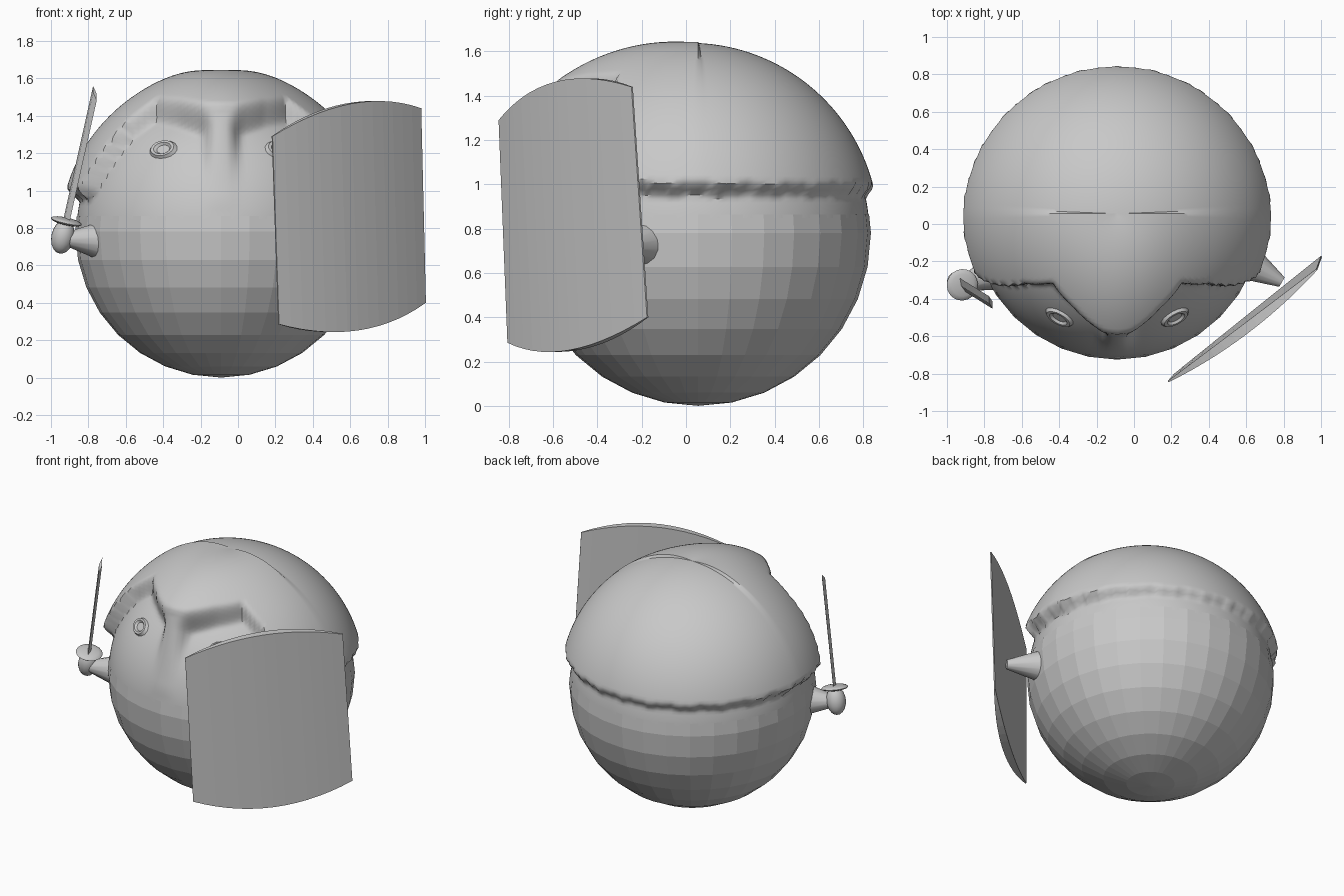
import bpy, bmesh, math
from mathutils import Vector, Matrix

if "Cube" in bpy.data.objects:
    bpy.data.objects.remove(bpy.data.objects["Cube"])

C = Vector((-0.09, 0.055, 0.78))      # centre of the round body
R = 0.78

grey = bpy.data.materials.new("plain grey")
grey.diffuse_color = (0.58, 0.58, 0.58, 1)
grey.use_nodes = True
grey.node_tree.nodes["Principled BSDF"].inputs["Base Color"].default_value = grey.diffuse_color


def finish(name, bm, smooth=None):
    bmesh.ops.recalc_face_normals(bm, faces=bm.faces[:])
    me = bpy.data.meshes.new(name)
    bm.to_mesh(me)
    bm.free()
    ob = bpy.data.objects.new(name, me)
    bpy.context.collection.objects.link(ob)
    me.materials.append(grey)
    if smooth:
        bpy.ops.object.select_all(action='DESELECT')
        ob.select_set(True)
        bpy.context.view_layer.objects.active = ob
        bpy.ops.object.shade_smooth_by_angle(angle=math.radians(smooth))
    return ob


def frame(axis, origin):
    """Matrix whose local z points along the axis."""
    m = Vector(axis).to_track_quat('Z', 'Y').to_matrix().to_4x4()
    m.translation = origin
    return m


def smoothstep(a, b, x):
    t = min(1, max(0, (x - a) / (b - a)))
    return t * t * (3 - 2 * t)


# Lower body: faceted sphere, cut off under the helmet
bm = bmesh.new()
bmesh.ops.create_uvsphere(bm, u_segments=32, v_segments=16, radius=R,
                          matrix=Matrix.Translation(C))
bmesh.ops.bisect_plane(bm, geom=bm.verts[:] + bm.edges[:] + bm.faces[:],
                       plane_co=(0, 0, 0.865), plane_no=(0, 0, 1), clear_outer=True)
finish("round_body", bm)

# Helmet and face: one radial surface with an arched brow, nose guard and brim
BROW = [(0, 47), (8, 48), (25, 53), (43, 56), (52, 46), (58, 32), (66, 16), (181, 16)]


def brow_height(az):
    for (a0, e0), (a1, e1) in zip(BROW, BROW[1:]):
        if az <= a1:
            return e0 + (e1 - e0) * (az - a0) / (a1 - a0)


def head_radius(az, el):
    a, e = math.radians(az), math.radians(el)
    ca = math.cos(a)
    side = 0.85 * math.cos(e) * math.sin(a)
    edge = brow_height(az)
    ripple = 0.5 * math.sin(az * 0.9) + 0.4 * math.sin(az * 0.37)
    if edge <= 16:
        edge += ripple
    m = smoothstep(edge - (4 if az > 64 else 8), edge, el)
    face = 0.773
    helm = 0.858 - 0.04 * math.cos(e) * max(0, -ca)
    r = face + (helm - face) * m
    if ca > 0:
        # raised forehead, then the nose guard running down the front
        r += 0.08 * min(1, (90 - el) / 43) * math.exp(-(side / 0.3) ** 2) * m
        if el <= 47:
            guard = 0.801 / (math.cos(e) + 0.2407 * math.sin(e))
            w = math.exp(-(side / 0.085) ** 4) * smoothstep(7, 15, el)
            r = max(r, r + (guard - r) * w)
    return r


SEG, RINGS = 160, 66
bm = bmesh.new()
rows = []
for j in range(RINGS):
    el = 5 + 85 * j / RINGS
    row = []
    for i in range(SEG):
        az = 360 * i / SEG
        r = head_radius(min(az, 360 - az), el)
        a, e = math.radians(az), math.radians(el)
        row.append(bm.verts.new(C + r * Vector((math.cos(e) * math.sin(a),
                                                -math.cos(e) * math.cos(a), math.sin(e)))))
    rows.append(row)
top = bm.verts.new(C + Vector((0, 0, 0.858)))
for j in range(RINGS - 1):
    for i in range(SEG):
        k = (i + 1) % SEG
        bm.faces.new((rows[j][i], rows[j][k], rows[j + 1][k], rows[j + 1][i]))
for i in range(SEG):
    bm.faces.new((rows[-1][i], rows[-1][(i + 1) % SEG], top))
finish("helmet_and_face", bm, 40)

# Eyes: shallow oval rims on the face
for name, s in (("left_eye", -1), ("right_eye", 1)):
    n = Vector((s * 0.31, -0.555, 0.44)).normalized()
    u = Vector((0, 0, 1)).cross(n).normalized()
    v = n.cross(u)
    bm = bmesh.new()
    loops = []
    for size, h in ((1.25, -0.012), (1.0, 0.012), (0.75, 0.012), (0.55, 0.0)):
        loops.append([bm.verts.new(C + n * (0.774 + h)
                                   + u * 0.07 * size * math.cos(t * math.pi / 8)
                                   + v * 0.05 * size * math.sin(t * math.pi / 8))
                      for t in range(16)])
    for p, q in zip(loops, loops[1:]):
        for t in range(16):
            k = (t + 1) % 16
            bm.faces.new((p[t], p[k], q[k], q[t]))
    bm.faces.new(loops[-1])
    finish(name, bm, 30)


# Arms: short tapered stubs
def stub(name, a, b, r1, r2):
    a, b = Vector(a), Vector(b)
    bm = bmesh.new()
    bmesh.ops.create_cone(bm, cap_ends=True, segments=14, radius1=r1, radius2=r2,
                          depth=(b - a).length, matrix=frame(b - a, (a + b) / 2))
    return finish(name, bm, 40)


stub("sword_arm", (-0.72, -0.25, 0.73), (-0.91, -0.32, 0.74), 0.11, 0.04)
stub("shield_arm", (0.58, -0.19, 0.73), (0.79, -0.31, 0.72), 0.11, 0.03)

# Sword: oval grip, round guard, slant-tipped blade
base, tip = Vector((-0.918, -0.325, 0.835)), Vector((-0.765, -0.42, 1.52))
axis = (tip - base).normalized()
bm = bmesh.new()
bmesh.ops.create_uvsphere(bm, u_segments=16, v_segments=10, radius=1,
                          matrix=frame(axis, base - axis * 0.085)
                          @ Matrix.Diagonal((0.062, 0.062, 0.092, 1)))
finish("sword_grip", bm, 60)
bm = bmesh.new()
bmesh.ops.create_uvsphere(bm, u_segments=20, v_segments=8, radius=1,
                          matrix=frame(axis, base) @ Matrix.Diagonal((0.085, 0.085, 0.018, 1)))
finish("sword_guard", bm, 60)
wide = Vector((0.42, -0.9, 0))
wide = (wide - axis * wide.dot(axis)).normalized()
thin = axis.cross(wide)
bm = bmesh.new()
ends = []
for p, slant in ((base, 0), (tip, 0.03)):
    ends.append([bm.verts.new(p + wide * 0.042 * a + thin * 0.01 * b - axis * slant * a)
                 for a, b in ((1, 0), (0, 1), (-1, 0), (0, -1))])
for i in range(4):
    k = (i + 1) % 4
    bm.faces.new((ends[0][i], ends[0][k], ends[1][k], ends[1][i]))
bm.faces.new(ends[0])
bm.faces.new(ends[1])
finish("sword_blade", bm)

# Shield: flat back, bowed front, arched top and bottom edges
TL, TR = Vector((0.18, -0.84, 1.29)), Vector((0.975, -0.24, 1.44))
BL, BR = Vector((0.215, -0.80, 0.285)), Vector((1.0, -0.17, 0.40))
normal = (TR - TL).cross(TL - BL).normalized()
up = (TL - BL).normalized()
N = 14
bm = bmesh.new()
cols = []
for i in range(N + 1):
    t = i / N
    bow = 4 * t * (1 - t)
    hi = TL.lerp(TR, t) + up * 0.1 * bow
    lo = BL.lerp(BR, t) - up * 0.09 * bow
    out = normal * (0.008 + 0.045 * bow)
    cols.append([bm.verts.new(p) for p in (hi + out, lo + out, lo, hi)])
for p, q in zip(cols, cols[1:]):
    for i in range(4):
        k = (i + 1) % 4
        bm.faces.new((p[i], p[k], q[k], q[i]))
bm.faces.new(cols[0])
bm.faces.new(cols[-1])
finish("shield", bm)
